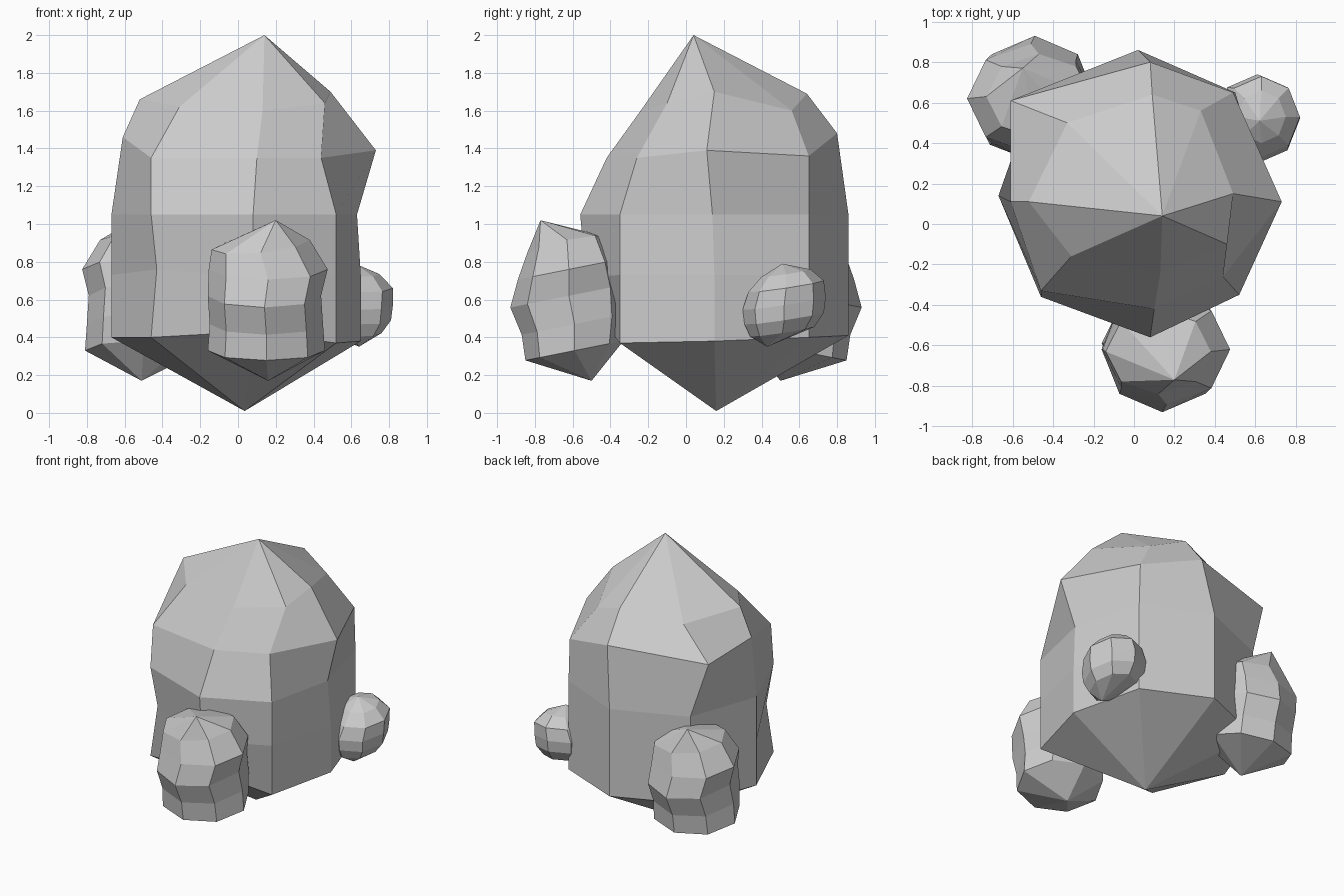
import bpy
from math import cos, sin, pi


def stack(name, bottom, rings, top):
    """Flat-shaded solid: a point below, stacked eight-sided rings, a point above."""
    verts = [bottom] + [p for r in rings for p in r] + [top]
    n, last = 8, len(rings) * 8 + 1
    faces = []
    for i in range(n):
        j = (i + 1) % n
        faces.append((0, 1 + j, 1 + i))
        for k in range(len(rings) - 1):
            a, b = 1 + k * n, 1 + (k + 1) * n
            faces.append((a + i, a + j, b + j, b + i))
        faces.append((last - n + i, last - n + j, last))
    mesh = bpy.data.meshes.new(name)
    mesh.from_pydata(verts, [], faces)
    mesh.update()
    ob = bpy.data.objects.new(name, mesh)
    bpy.context.collection.objects.link(ob)
    return ob


def tilted_ring(cx, cy, cz, rx, ry, sx, sy):
    """Eight-sided ellipse whose plane slopes by sx, sy."""
    pts = []
    for i in range(8):
        a = -pi / 2 + i * pi / 4
        dx, dy = rx * cos(a), ry * sin(a)
        pts.append((cx + dx, cy + dy, cz + sx * dx + sy * dy))
    return pts


# Main boulder: columns (front, then counter-clockwise), uneven crown
cols = [(0.08, -0.56), (0.52, -0.35), (0.65, 0.15), (0.50, 0.65),
        (0.02, 0.86), (-0.49, 0.65), (-0.67, 0.14), (-0.46, -0.36)]
base_z = [0.42, 0.37, 0.38, 0.40, 0.41, 0.41, 0.40, 0.40]
low = [(x, y, z) for (x, y), z in zip(cols, base_z)]
low[0] = (0.08, -0.40, 0.43)
mid = [(x, y, 0.73) for x, y in cols]
mid[0] = (0.08, -0.53, 0.72)
mid[7] = (-0.43, -0.32, 0.76)
high = [(x, y, 1.05) for x, y in cols]
high[2] = (0.63, 0.14, 1.05)
shoulder = [(0.10, -0.42, 1.35), (0.44, -0.26, 1.35), (0.73, 0.11, 1.39), (0.49, 0.65, 1.36),
            (0.08, 0.80, 1.48), (-0.61, 0.61, 1.45), (-0.61, 0.11, 1.46), (-0.46, -0.33, 1.35)]
crown = [(0.13, -0.24, 1.60), (0.46, -0.10, 1.64), (0.49, 0.15, 1.70), (0.33, 0.56, 1.60),
         (0.09, 0.64, 1.69), (-0.33, 0.50, 1.63), (-0.52, 0.11, 1.66), (-0.31, -0.16, 1.62)]
stack("main_boulder", (0.035, 0.16, 0.01), [low, mid, high, shoulder, crown], (0.14, 0.04, 2.0))

# Front boulder leaning outwards
profile = [(0.15, -0.59, 0.33, 0.31, 0.26, 0, 0.2), (0.15, -0.59, 0.47, 0.30, 0.28, 0, 0.2),
           (0.14, -0.62, 0.62, 0.30, 0.31, 0, 0.2), (0.16, -0.62, 0.76, 0.315, 0.27, 0, 0.2),
           (0.12, -0.63, 0.89, 0.26, 0.21, 0.1, 0.2)]
front = stack("front_boulder", (0.16, -0.50, 0.17),
              [tilted_ring(*p) for p in profile], (0.20, -0.77, 1.02))

# Back boulder: the same rock turned half way round
back = bpy.data.objects.new("back_boulder", front.data)
back.rotation_euler.z = pi
back.location.x = -0.35
bpy.context.collection.objects.link(back)

# Small side boulder on the right
profile = [(0.61, 0.51, 0.43, 0.15, 0.17), (0.61, 0.52, 0.50, 0.20, 0.21),
           (0.61, 0.52, 0.58, 0.21, 0.22), (0.63, 0.53, 0.67, 0.19, 0.20),
           (0.63, 0.53, 0.74, 0.12, 0.13)]
stack("side_boulder", (0.64, 0.43, 0.35),
      [tilted_ring(*p, -0.05, 0.15) for p in profile], (0.62, 0.51, 0.79))
